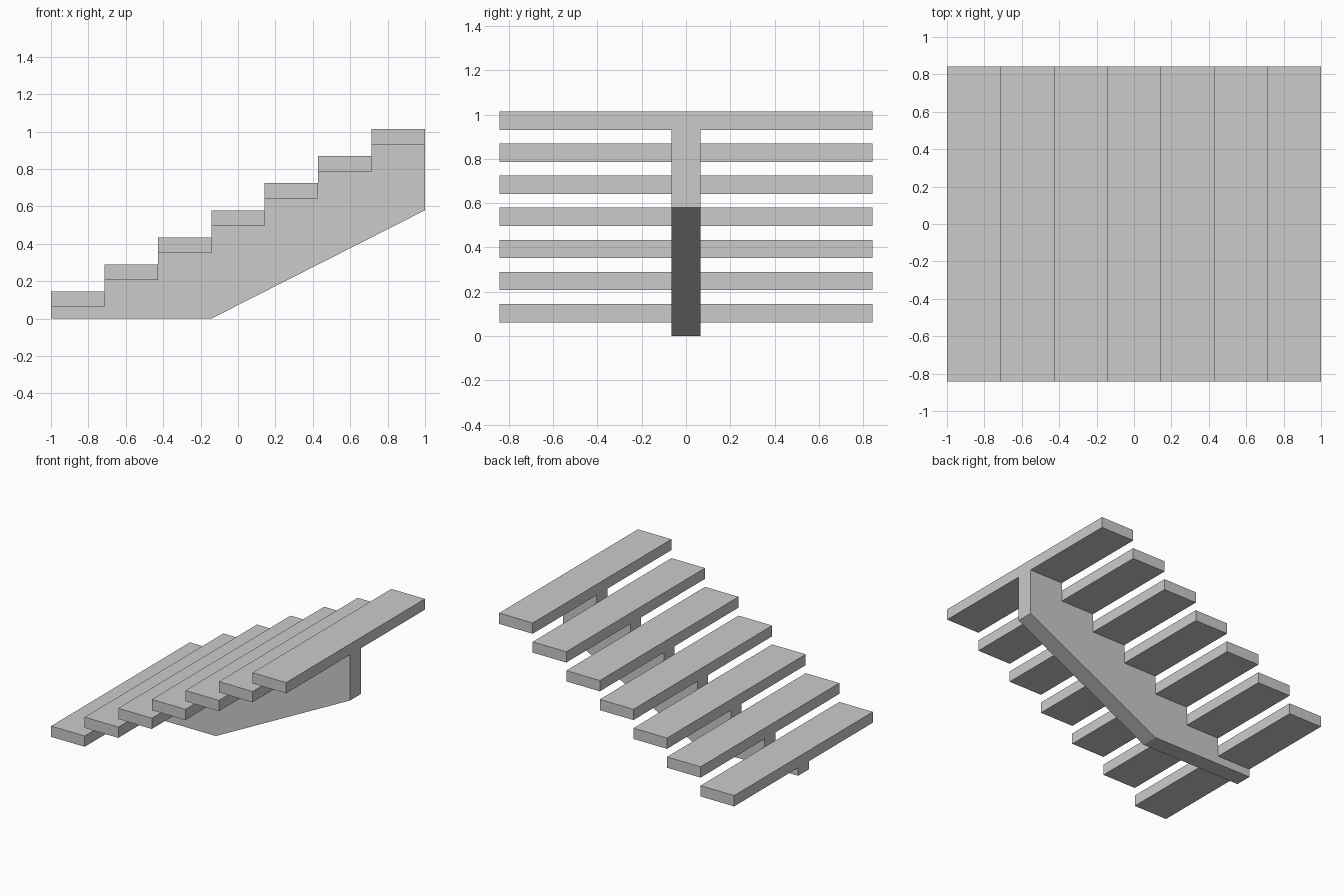
import bpy, bmesh

if "Cube" in bpy.data.objects:
    bpy.data.objects.remove(bpy.data.objects["Cube"])

STEPS = 7
RUN = 2.0 / STEPS
RISE = 1.014 / STEPS
THICK = 0.083
HALF_WIDTH = 0.843
HALF_BEAM = 0.065


def extrude_profile(name, points, half_depth):
    """Extrude an XZ outline symmetrically along Y."""
    bm = bmesh.new()
    face = bm.faces.new([bm.verts.new((x, -half_depth, z)) for x, z in points])
    result = bmesh.ops.extrude_face_region(bm, geom=[face])
    moved = [v for v in result["geom"] if isinstance(v, bmesh.types.BMVert)]
    bmesh.ops.translate(bm, verts=moved, vec=(0, 2 * half_depth, 0))
    bmesh.ops.recalc_face_normals(bm, faces=bm.faces)
    mesh = bpy.data.meshes.new(name)
    bm.to_mesh(mesh)
    bm.free()
    obj = bpy.data.objects.new(name, mesh)
    bpy.context.collection.objects.link(obj)
    return obj


# Treads
for i in range(STEPS):
    x0, x1 = -1 + i * RUN, -1 + (i + 1) * RUN
    top = (i + 1) * RISE
    extrude_profile(f"tread_{i + 1}",
                    [(x0, top - THICK), (x1, top - THICK), (x1, top), (x0, top)],
                    HALF_WIDTH)

# Central sawtooth stringer: flat foot, sloped underside, stepped top
outline = [(-1, 0), (-1 + 3 * RUN, 0), (1, 4 * RISE)]
for i in reversed(range(STEPS)):
    z = (i + 1) * RISE - THICK
    outline += [(-1 + (i + 1) * RUN, z), (-1 + i * RUN, z)]
extrude_profile("central_stringer", outline, HALF_BEAM)
